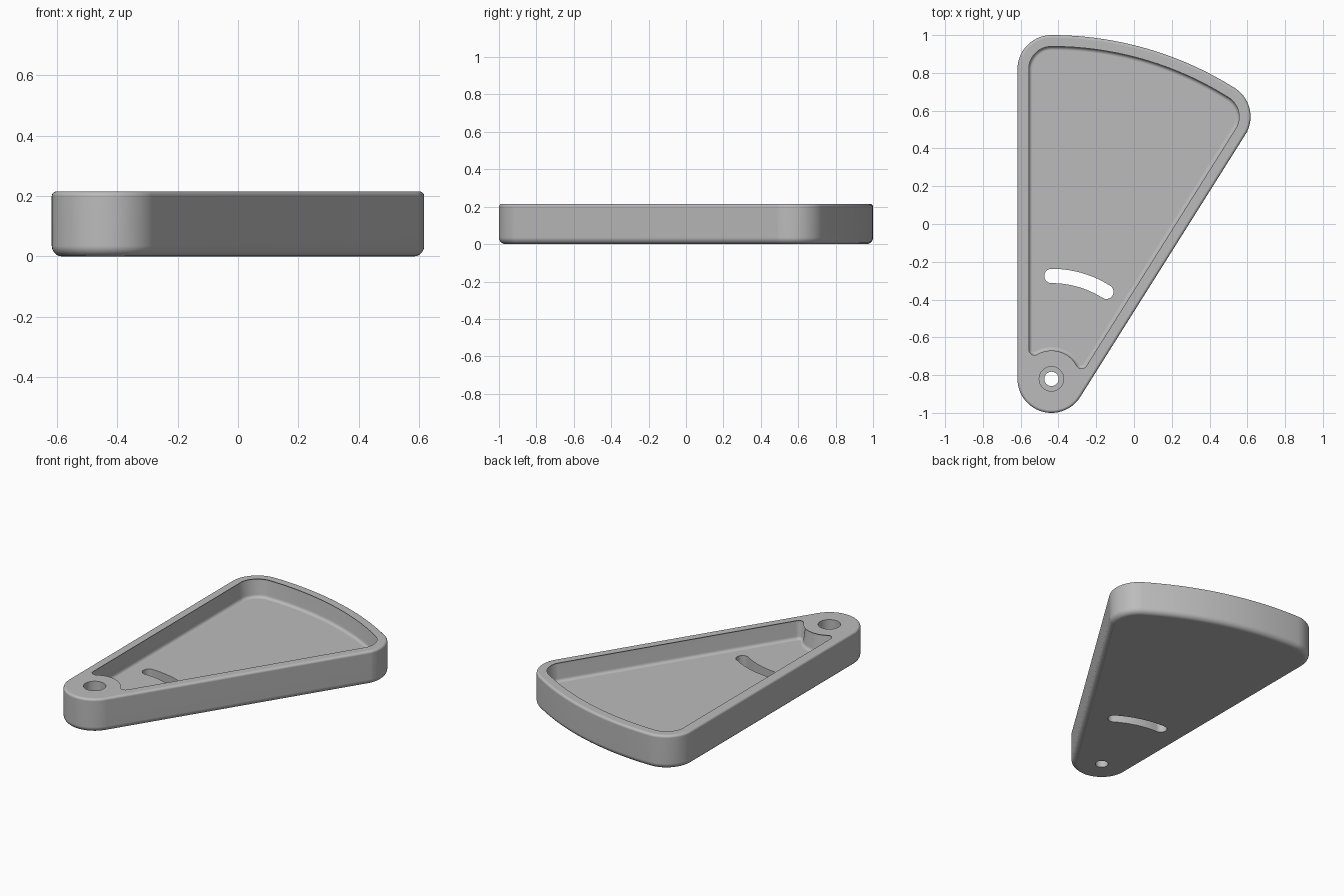
import bpy, bmesh
from math import sin, cos, pi, radians, ceil
from mathutils import Vector

if "Cube" in bpy.data.objects:
    bpy.data.objects.remove(bpy.data.objects["Cube"], do_unlink=True)

HEIGHT, FLOOR = 0.215, 0.097
REACH, SPREAD = 1.64, 32.2          # sector radius and opening angle
WALL_OUT, WALL_IN, BOSS = 0.18, 0.12, 0.15


def polar(centre, radius, bearing):
    """Point at a clockwise bearing, in degrees from +y."""
    a = radians(bearing)
    return centre + Vector((sin(a), cos(a))) * radius


PIVOT = Vector((-REACH * sin(radians(SPREAD)) / 2, -REACH / 2))
LEFT, RIGHT = polar(PIVOT, REACH, 0), polar(PIVOT, REACH, SPREAD)


def arc(centre, radius, start, end, step=5):
    n = ceil(abs(end - start) / step)
    return [polar(centre, radius, start + (end - start) * i / n) for i in range(n)]


def far_end(o):
    """The two rounded corners and the wide curved edge."""
    return (arc(LEFT, o, -90, 0) + arc(PIVOT, REACH + o, 0, SPREAD, 1.5)
            + arc(RIGHT, o, SPREAD, SPREAD + 90))


def outer_ring(inset):
    o = WALL_OUT - inset
    return far_end(o) + arc(PIVOT, o, SPREAD + 90, 270)


def pocket_ring(inset):
    # Small fillets join the side walls to the round boss at the pivot
    side, fillet = 30, 0.03 - inset
    centre_r = polar(PIVOT, 0.18, SPREAD + side)
    centre_l = polar(PIVOT, 0.18, -side)
    return (far_end(WALL_IN - inset)
            + arc(centre_r, fillet, SPREAD + 90, SPREAD + side + 180, 10)
            + arc(PIVOT, BOSS + inset, SPREAD + side, -side)
            + arc(centre_l, fillet, 180 - side, 270, 10))


def loft(name, layers):
    """Solid through a stack of (ring, z) layers."""
    bm = bmesh.new()
    rings = [[bm.verts.new((p.x, p.y, z)) for p in ring] for ring, z in layers]
    for low, high in zip(rings, rings[1:]):
        for i in range(len(low)):
            bm.faces.new((low[i - 1], low[i], high[i], high[i - 1]))
    bm.faces.new(rings[0])
    bm.faces.new(rings[-1])
    bmesh.ops.recalc_face_normals(bm, faces=bm.faces)
    mesh = bpy.data.meshes.new(name)
    bm.to_mesh(mesh)
    bm.free()
    obj = bpy.data.objects.new(name, mesh)
    bpy.context.collection.objects.link(obj)
    return obj


def prism(name, ring, low, high):
    return loft(name, [(ring, low), (ring, high)])


def quarter(radius, n=5):
    """Rounded edge as (inset, height) pairs, from flat to upright."""
    return [(radius * (1 - sin(t)), radius * (1 - cos(t)))
            for t in (pi / 2 * i / n for i in range(n + 1))]


# Rounded outer body
bottom, top = quarter(0.035), quarter(0.015)
tray = loft("sector_tray",
            [(outer_ring(d), z) for d, z in bottom]
            + [(outer_ring(d), HEIGHT - z) for d, z in reversed(top)])

# Pocket with a filleted floor and a rounded rim
rim = 0.012
pocket = loft("pocket_cutter",
              [(pocket_ring(d), FLOOR + z) for d, z in quarter(0.02)]
              + [(pocket_ring(d - rim), HEIGHT - h)
                 for h, d in quarter(rim)][::1]
              + [(pocket_ring(-rim), HEIGHT + 0.05)])

# Curved slot through the floor
mid, half = 0.545, 0.038
slot_ring = (arc(PIVOT, mid + half, 0, SPREAD, 2)
             + arc(polar(PIVOT, mid, SPREAD), half, SPREAD, SPREAD + 180, 10)
             + [polar(PIVOT, mid - half, SPREAD)]
             + arc(PIVOT, mid - half, SPREAD, 0, 2)[1:]
             + arc(polar(PIVOT, mid, 0), half, 180, 360, 10))
cutters = [pocket,
           prism("slot_cutter", slot_ring, -0.1, HEIGHT + 0.1),
           prism("hole_cutter", arc(PIVOT, 0.038, 0, 360, 10), -0.1, HEIGHT + 0.1),
           prism("counterbore_cutter", arc(PIVOT, 0.065, 0, 360, 10), FLOOR, HEIGHT + 0.1)]

for cutter in cutters:
    cutter.hide_render = True
    cut = tray.modifiers.new(cutter.name, 'BOOLEAN')
    cut.operation, cut.solver, cut.object = 'DIFFERENCE', 'EXACT', cutter

# Bake the cuts and drop the cutters
graph = bpy.context.evaluated_depsgraph_get()
baked = bpy.data.meshes.new_from_object(tray.evaluated_get(graph))
tray.modifiers.clear()
tray.data = baked
for cutter in cutters:
    bpy.data.objects.remove(cutter, do_unlink=True)

# Plain grey finish
grey = bpy.data.materials.new("plain_grey")
grey.use_nodes = True
colour = (0.5, 0.5, 0.5, 1)
grey.diffuse_color = colour
grey.node_tree.nodes["Principled BSDF"].inputs["Base Color"].default_value = colour
tray.data.materials.clear()
tray.data.materials.append(grey)

# Smooth curves, crisp edges
bpy.ops.object.select_all(action='DESELECT')
tray.select_set(True)
bpy.context.view_layer.objects.active = tray
bpy.ops.object.shade_smooth_by_angle(angle=radians(30))
flat = tray.modifiers.new("even_normals", 'WEIGHTED_NORMAL')
flat.keep_sharp = True
